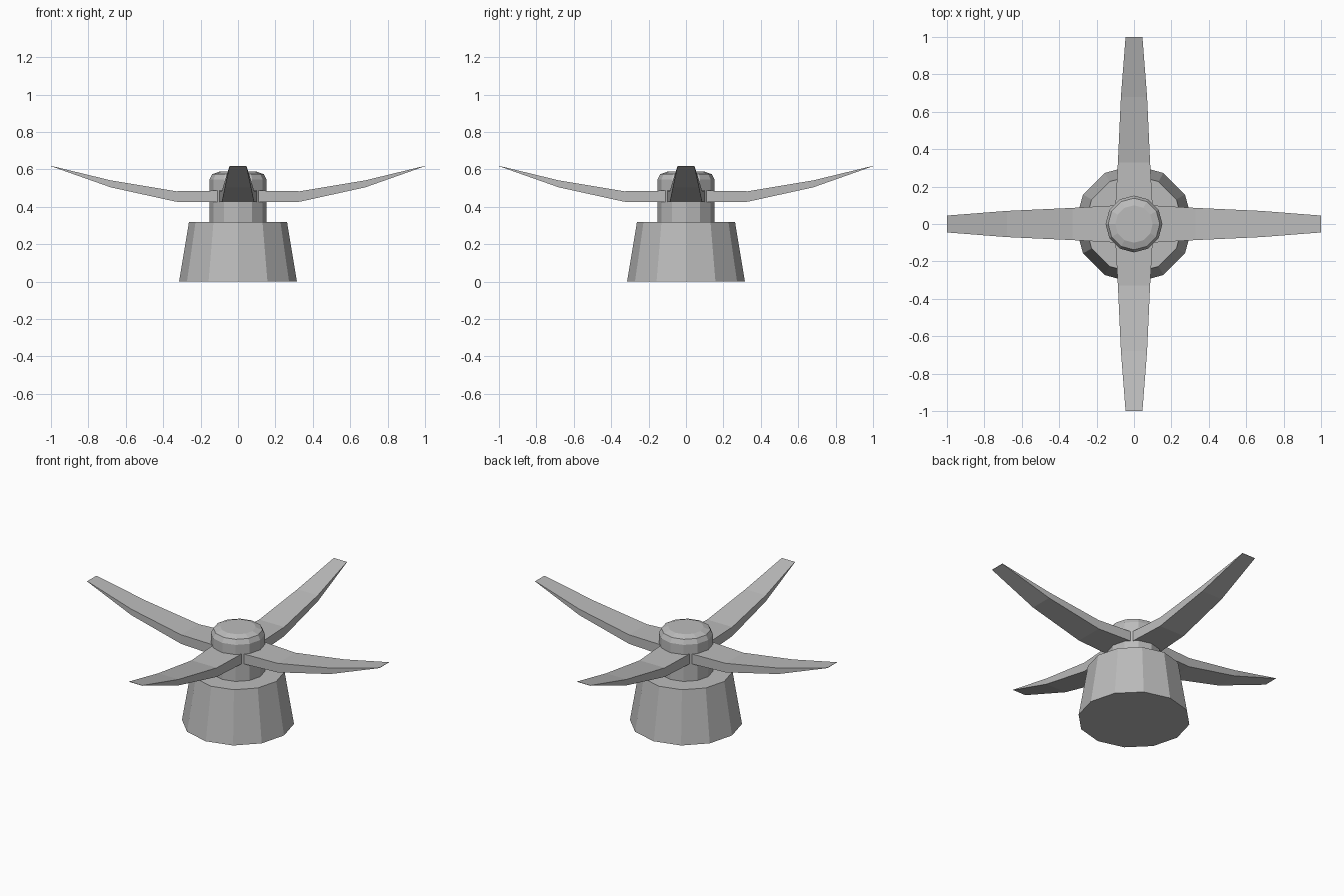
import bpy, bmesh, math
from mathutils import Matrix

cube = bpy.data.objects.get("Cube")
if cube:
    bpy.data.objects.remove(cube)

grey = bpy.data.materials.new("mid grey")
grey.use_nodes = True
colour = (0.5, 0.5, 0.5, 1)
grey.diffuse_color = colour
grey.node_tree.nodes["Principled BSDF"].inputs["Base Color"].default_value = colour


def finish(name, bm):
    bmesh.ops.recalc_face_normals(bm, faces=bm.faces)
    mesh = bpy.data.meshes.new(name)
    bm.to_mesh(mesh)
    bm.free()
    mesh.materials.append(grey)
    obj = bpy.data.objects.new(name, mesh)
    bpy.context.collection.objects.link(obj)
    return obj


def turned(name, profile, sides=12):
    """Stack of polygon rings (radius, height), capped at both ends."""
    bm = bmesh.new()
    rings = []
    for r, z in profile:
        rings.append([bm.verts.new((r * math.cos(a), r * math.sin(a), z))
                      for a in (math.tau * i / sides for i in range(sides))])
    for low, high in zip(rings, rings[1:]):
        for i in range(sides):
            j = (i + 1) % sides
            bm.faces.new((low[i], low[j], high[j], high[i]))
    bm.faces.new(rings[0])
    bm.faces.new(rings[-1])
    return finish(name, bm)


def blade(name, angle):
    """Curved tapering blade whose tip closes to a sharp edge."""
    # distance out, half width, underside height, top height
    stations = [(0, .105, .424, .488), (.33, .086, .427, .483),
                (.68, .07, .504, .541), (1, .045, .617, .619)]
    bm = bmesh.new()
    rings = [[bm.verts.new(p) for p in ((x, -w, lo), (x, w, lo), (x, w, hi), (x, -w, hi))]
             for x, w, lo, hi in stations]
    for a, b in zip(rings, rings[1:]):
        for i in range(4):
            j = (i + 1) % 4
            bm.faces.new((a[i], a[j], b[j], b[i]))
    bm.faces.new(rings[0])
    bm.faces.new(rings[-1])
    bm.transform(Matrix.Rotation(angle, 4, "Z"))
    return finish(name, bm)


# Tapered base and hub with a rounded cap
turned("base", [(.315, 0), (.262, .32)])
turned("hub", [(.152, .32), (.152, .546), (.138, .574), (.1, .588)])

# Four blades around the hub
for i, side in enumerate(("left", "back", "right", "front")):
    blade(side + "_blade", i * math.pi / 2)
